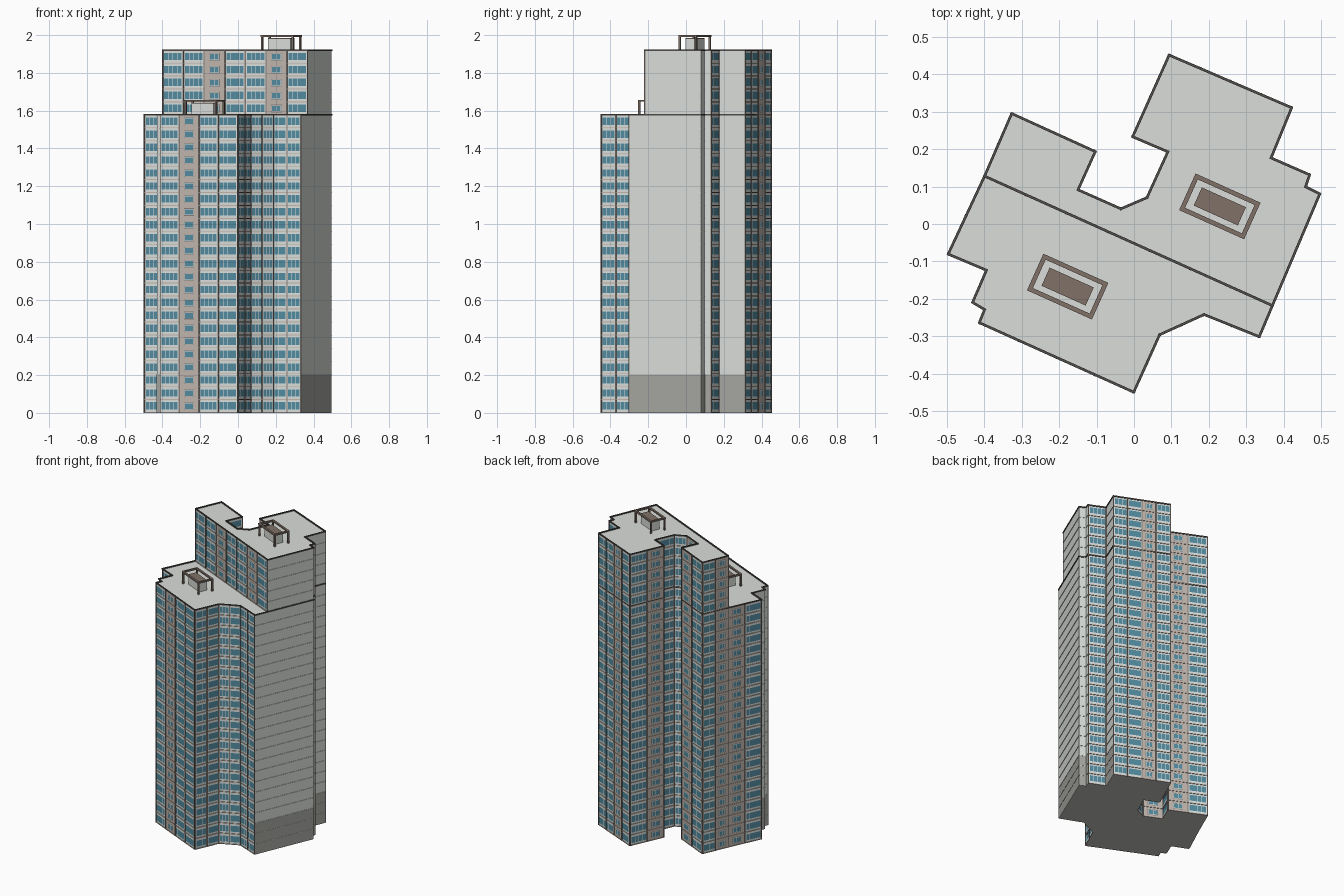
import bpy, bmesh, math
from mathutils import Vector, Matrix

if "Cube" in bpy.data.objects:
    bpy.data.objects.remove(bpy.data.objects["Cube"])

FLOOR = 0.0685
LOW, HIGH = 23, 28            # storeys in each half
Z_LOW, Z_HIGH = LOW * FLOOR, HIGH * FLOOR

def material(name, rgb):
    m = bpy.data.materials.new(name)
    m.diffuse_color = (*rgb, 1)
    m.use_nodes = True
    m.node_tree.nodes["Principled BSDF"].inputs["Base Color"].default_value = m.diffuse_color
    return m

WALL = material("pale grey wall", (0.70, 0.73, 0.70))
BASE = material("mid grey base", (0.38, 0.38, 0.355))
UNDER = material("grey underside", (0.55, 0.55, 0.53))
TAN = material("tan panel", (0.53, 0.47, 0.42))
BROWN = material("roof brown", (0.215, 0.165, 0.135))
DARK = material("dark trim", (0.08, 0.073, 0.068))
PIER = material("grey brown pier", (0.24, 0.205, 0.18))
GLASS = material("teal glass", (0.085, 0.26, 0.35))
FRAME = material("white frame", (0.85, 0.87, 0.87))

# Footprint, clockwise; each corner carries the bays of the wall that starts there
# w = wide window, t = tan bay with small window, "" = blank wall
PLAN = [
    (0.094, 0.450, "wtww"), (0.42, 0.31, ""), (0.365, 0.176, "w"),
    (0.468, 0.131, ""), (0.457, 0.099, ""), (0.495, 0.08, ""),
    (0.369, -0.217, ""), (0.334, -0.30, "ww"), (0.187, -0.241, "ww"),
    (0.068, -0.295, "ww"), (-0.001, -0.448, "wwtw"), (-0.412, -0.263, ""),
    (-0.398, -0.228, ""), (-0.43, -0.209, ""), (-0.393, -0.123, "w"),
    (-0.495, -0.08, "wt"), (-0.398, 0.128, "tw"), (-0.326, 0.294, "wt"),
    (-0.104, 0.193, "w"), (-0.15, 0.091, "t"), (-0.035, 0.04, "w"),
    (0.035, 0.07, "w"), (0.091, 0.193, "t"), (-0.003, 0.233, "tw"),
]
STEP_A, STEP_B = 6, 16        # corners where the height steps

parts = {}

def part(name, mat):
    if name not in parts:
        parts[name] = (bmesh.new(), mat)
    return parts[name][0]

class Wall:
    """Places plates and bars on a vertical wall running from a to b."""
    def __init__(self, a, b):
        self.a = Vector(a)
        d = Vector(b) - self.a
        self.len = d.length
        self.d = d.normalized()
        self.n = Vector((-self.d.y, self.d.x))

    def at(self, s, o, z):
        p = self.a + self.d * s + self.n * o
        return (p.x, p.y, z)

    def plate(self, bm, s0, s1, z0, z1, o):
        bm.faces.new([bm.verts.new(self.at(s, o, z)) for s, z in
                      ((s1, z0), (s0, z0), (s0, z1), (s1, z1))])

    def bar(self, bm, s0, s1, z0, z1, o0, o1):
        v = [bm.verts.new(self.at(s, o, z)) for z in (z0, z1)
             for s, o in ((s0, o0), (s1, o0), (s1, o1), (s0, o1))]
        for f in ((0, 3, 2, 1), (4, 5, 6, 7), (0, 1, 5, 4),
                  (1, 2, 6, 5), (2, 3, 7, 6), (3, 0, 4, 7)):
            bm.faces.new([v[i] for i in f])

def window(w, s0, s1, z0, z1, panes):
    w.plate(part("window_frames", FRAME), s0, s1, z0, z1, 0.002)
    gap = 0.0025
    step = (s1 - s0 - gap) / panes
    for i in range(panes):
        a = s0 + gap + i * step
        w.plate(part("window_glass", GLASS), a, a + step - gap, z0 + gap, z1 - gap, 0.0035)

def dress(w, bays, f0, f1):
    z0, z1 = f0 * FLOOR, f1 * FLOOR
    if not bays:
        # Blank wall: grey lower storeys and thin ledges
        if f0 == 0:
            w.plate(part("base_cladding", BASE), 0, w.len, 0, 3 * FLOOR, 0.001)
        for f in range(max(f0, 1), f1):
            w.bar(part("wall_ledges", WALL), 0, w.len, f * FLOOR - 0.001,
                  f * FLOOR + 0.001, -0.002, 0.0025)
        return
    bw = w.len / len(bays)
    for i, kind in enumerate(bays):
        s = i * bw
        if kind == "t":
            w.plate(part("tan_panels", TAN), s, s + bw, z0, z1, 0.001)
        for f in range(f0, f1):
            z = f * FLOOR
            if kind == "w":
                window(w, s + bw * 0.06, s + bw * 0.94, z + 0.015, z + 0.059,
                       4 if bw > 0.09 else 3)
            else:
                w.plate(part("window_surrounds", PIER), s + bw * 0.24, s + bw * 0.76,
                        z + 0.016, z + 0.056, 0.0015)
                window(w, s + bw * 0.27, s + bw * 0.73, z + 0.019, z + 0.053, 2)
    # Upright piers between bays, and floor bands
    for i in range(len(bays) + 1):
        c = i * bw
        w.bar(part("piers", PIER), max(c - 0.003, 0), min(c + 0.003, w.len), z0, z1, -0.002, 0.0045)
    for f in range(f0, f1):
        w.bar(part("floor_bands", TAN), 0, w.len, f * FLOOR, f * FLOOR + 0.004, -0.002, 0.004)

def block(name, corners, z0, z1):
    bm = part(name, WALL)
    lo = [bm.verts.new((x, y, z0)) for x, y in corners]
    hi = [bm.verts.new((x, y, z1)) for x, y in corners]
    n = len(corners)
    for i in range(n):
        j = (i + 1) % n
        bm.faces.new((lo[i], hi[i], hi[j], lo[j]))
    bm.faces.new(hi[::-1])
    if z0 == 0:
        under = part("underside", UNDER)
        under.faces.new([under.verts.new((x, y, 0)) for x, y in corners])

def trim(w, z0, z1):
    w.bar(part("roof_trim", DARK), -0.003, w.len + 0.003, z0, z1, -0.003, 0.004)

# Main masses
pts = [(x, y) for x, y, _ in PLAN]
block("lower_block", pts, 0, Z_LOW)
block("upper_block", pts[STEP_B:] + pts[:STEP_A + 1], Z_LOW, Z_HIGH)

# Facades round the outline
for i, (x, y, bays) in enumerate(PLAN):
    w = Wall(pts[i], pts[(i + 1) % len(pts)])
    low = STEP_A <= i < STEP_B
    dress(w, bays, 0, LOW if low else HIGH)
    trim(w, Z_LOW - 0.001, Z_LOW + 0.007)
    if not low:
        trim(w, Z_HIGH - 0.001, Z_HIGH + 0.007)

# Facade of the setback
step_wall = Wall(pts[STEP_A], pts[STEP_B])
dress(step_wall, "wtwwtww", LOW, HIGH)
trim(step_wall, Z_HIGH - 0.001, Z_HIGH + 0.007)

# Rooftop huts, each with an open frame on four posts
def box(bm, place, centre, size):
    bmesh.ops.create_cube(bm, size=1, matrix=place @ Matrix.Translation(centre)
                          @ Matrix.Diagonal((*size, 1)))

for x, y, z in ((0.229, 0.047, Z_HIGH), (-0.177, -0.167, Z_LOW)):
    place = Matrix.Translation((x, y, z)) @ Matrix.Rotation(math.radians(-24.2), 4, 'Z')
    top = 2.0 - Z_HIGH
    box(part("roof_huts", WALL), place, (0, 0, 0.031), (0.128, 0.052, 0.062))
    box(part("hut_roofs", BROWN), place, (0, 0, 0.064), (0.129, 0.053, 0.004))
    fr = part("roof_frames", BROWN)
    for s in (-1, 1):
        box(fr, place, (0, s * 0.0475, top - 0.005), (0.19, 0.012, 0.010))
        box(fr, place, (s * 0.089, 0, top - 0.005), (0.012, 0.083, 0.010))
        for t in (-1, 1):
            box(fr, place, (s * 0.089, t * 0.0475, (top - 0.010) / 2), (0.010, 0.010, top - 0.010))

# Turn the collected parts into objects
for name, (bm, mat) in parts.items():
    if name in ("piers", "floor_bands", "roof_trim", "wall_ledges"):
        bmesh.ops.recalc_face_normals(bm, faces=bm.faces)
    me = bpy.data.meshes.new(name)
    bm.to_mesh(me)
    bm.free()
    me.materials.append(mat)
    bpy.context.collection.objects.link(bpy.data.objects.new(name, me))
